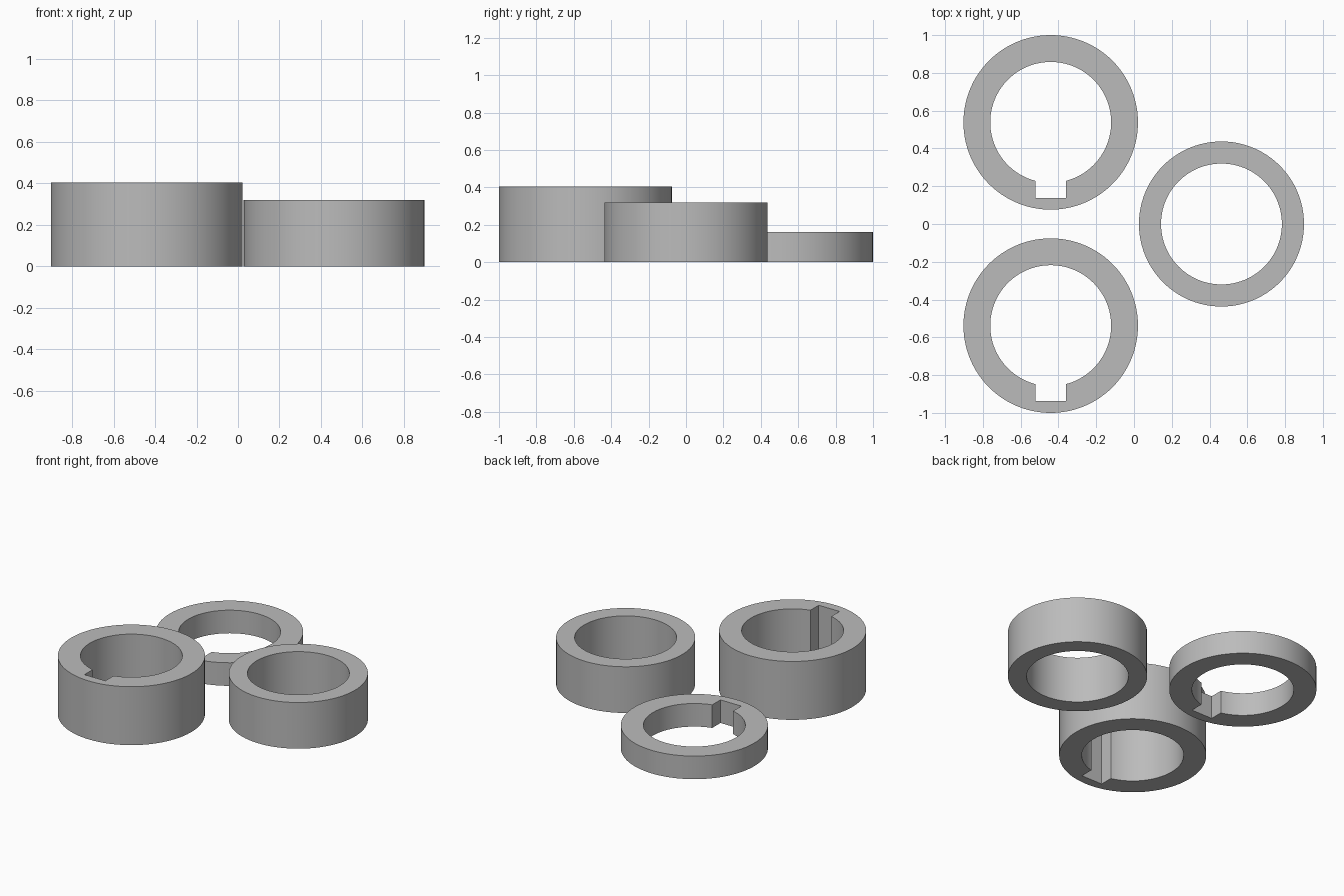
import bpy, bmesh, math

if "Cube" in bpy.data.objects:
    bpy.data.objects.remove(bpy.data.objects["Cube"])

grey = bpy.data.materials.new("steel_grey")
grey.diffuse_color = (0.5, 0.5, 0.5, 1)
grey.use_nodes = True
grey.node_tree.nodes["Principled BSDF"].inputs["Base Color"].default_value = grey.diffuse_color


def ring(name, x, y, outer, inner, height, key_half=0, key_depth=0, steps=96):
    """Straight ring; an optional square keyway is cut in the bore facing -y."""
    # Bore profile as (angle from -y, radius)
    profile = []
    start = 0
    if key_half:
        start = math.asin(key_half / inner)
        corner = math.atan2(key_half, key_depth)
        for i in range(-4, 5):
            a = corner * i / 4
            profile.append((a, key_depth / math.cos(a)))
    span = 2 * math.pi - 2 * start
    for i in range(steps + (1 if key_half else 0)):
        profile.append((start + span * i / steps, inner))

    bm = bmesh.new()

    def loop(z, bore):
        verts = []
        for a, r in profile:
            r = r if bore else outer
            verts.append(bm.verts.new((r * math.sin(a), -r * math.cos(a), z)))
        return verts

    # Outer bottom, outer top, bore top, bore bottom
    loops = [loop(0, False), loop(height, False), loop(height, True), loop(0, True)]
    n = len(profile)
    for k in range(4):
        a, b = loops[k], loops[(k + 1) % 4]
        for i in range(n):
            j = (i + 1) % n
            bm.faces.new((a[i], a[j], b[j], b[i]))
    bmesh.ops.recalc_face_normals(bm, faces=bm.faces)
    mesh = bpy.data.meshes.new(name)
    bm.to_mesh(mesh)
    bm.free()
    mesh.materials.append(grey)
    obj = bpy.data.objects.new(name, mesh)
    obj.location = (x, y, 0)
    bpy.context.collection.objects.link(obj)
    bpy.ops.object.select_all(action='DESELECT')
    obj.select_set(True)
    bpy.context.view_layer.objects.active = obj
    bpy.ops.object.shade_smooth_by_angle(angle=math.radians(25))


# Two keyed collars and one plain bushing
ring("tall_keyed_collar", -0.441, -0.538, 0.462, 0.32, 0.405, 0.08, 0.40)
ring("thin_keyed_collar", -0.441, 0.538, 0.462, 0.32, 0.16, 0.08, 0.40)
ring("plain_bushing", 0.463, 0, 0.437, 0.32, 0.32)
